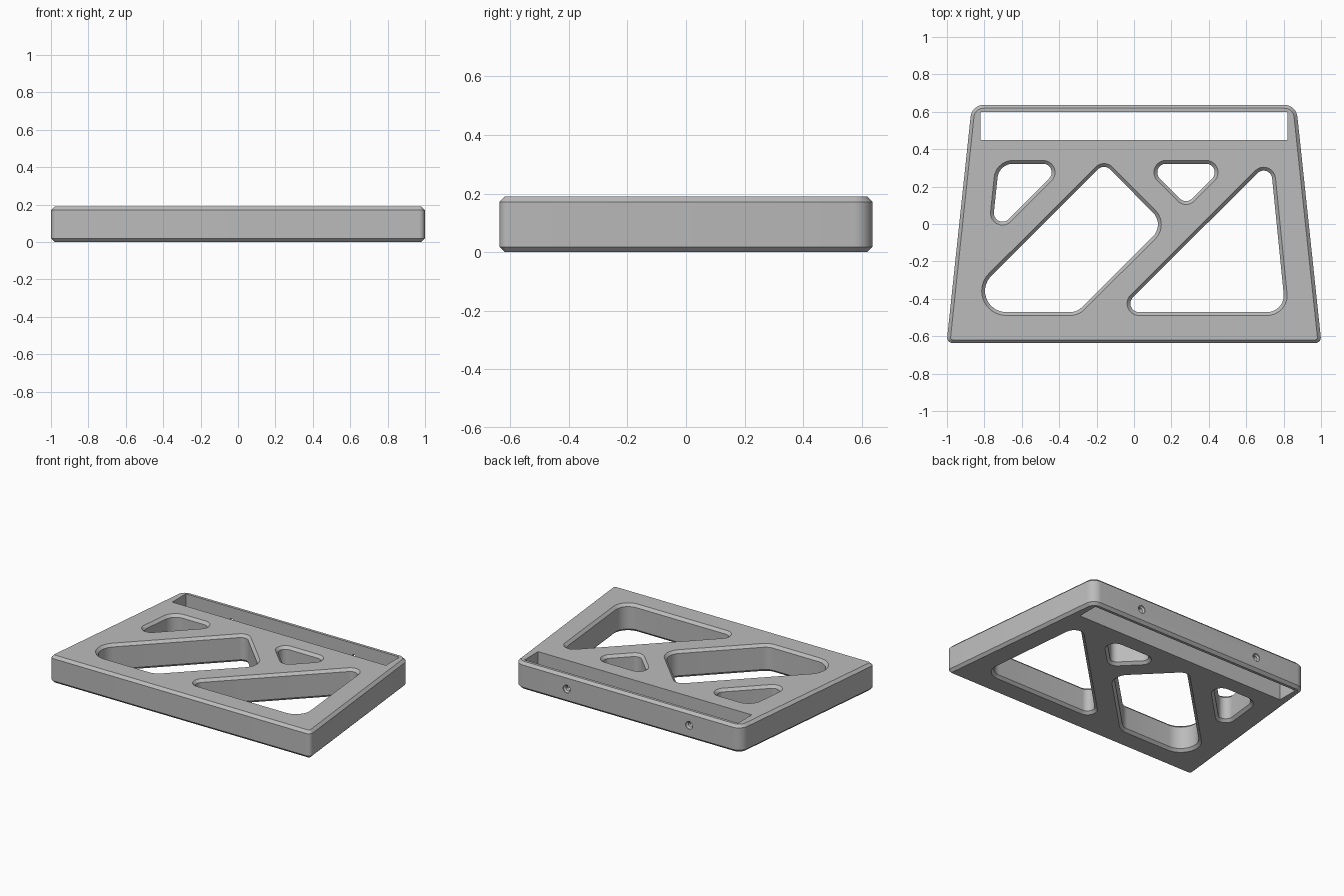
import bpy, bmesh, math
from mathutils import Vector, Matrix

if "Cube" in bpy.data.objects:
    bpy.data.objects.remove(bpy.data.objects["Cube"])

H = 0.19     # plate thickness
C = 0.018    # chamfer size

grey = bpy.data.materials.new("metal grey")
grey.diffuse_color = (0.5, 0.5, 0.5, 1)
grey.use_nodes = True
grey.node_tree.nodes["Principled BSDF"].inputs["Base Color"].default_value = grey.diffuse_color


def rounded(corners):
    """Counter-clockwise (x, y, radius) corners -> list of (point, outward normal)."""
    out = []
    n = len(corners)
    for i, (x, y, r) in enumerate(corners):
        p = Vector((x, y))
        a = (p - Vector(corners[i - 1][:2])).normalized()
        b = (Vector(corners[(i + 1) % n][:2]) - p).normalized()
        turn = a.angle_signed(b) * -1
        centre = p - a * (r * math.tan(turn / 2)) + Vector((-a.y, a.x)) * r
        start = math.atan2(-a.x, a.y)
        steps = max(4, round(turn / math.radians(9)))
        for k in range(steps + 1):
            t = start + turn * k / steps
            nrm = Vector((math.cos(t), math.sin(t)))
            out.append((centre + nrm * r, nrm))
    return out


def wall(bm, loop, levels):
    """Skin a loop through (offset, height) levels; return bottom and top edges."""
    rings = [[bm.verts.new((*(p + n * d), z)) for p, n in loop] for d, z in levels]
    m = len(loop)
    for lo, hi in zip(rings, rings[1:]):
        for i in range(m):
            j = (i + 1) % m
            bm.faces.new((lo[i], lo[j], hi[j], hi[i]))
    return [[bm.edges.get((r[i], r[(i + 1) % m])) for i in range(m)]
            for r in (rings[0], rings[-1])]


# Tapered outline
outline = [(-1.002, -0.637, 0.03), (1.002, -0.637, 0.03),
           (0.867, 0.637, 0.07), (-0.867, 0.637, 0.07)]

# Lightening windows, sized at their chamfered mouths
windows = [
    [(-0.738, 0.34, 0.1), (-0.786, -0.115, 0.064), (-0.332, 0.34, 0.064)],
    [(-0.16, 0.35, 0.064), (-1.0, -0.489, 0.131),
     (-0.297, -0.489, 0.107), (0.19, -0.003, 0.107)],
    [(0.016, 0.34, 0.064), (0.278, 0.078, 0.064), (0.54, 0.34, 0.064)],
    [(0.743, 0.38, 0.064), (-0.128, -0.489, 0.064), (0.83, -0.489, 0.107)],
]

# Straight-sided rear slot
slot = [(Vector(p), Vector((0, 0))) for p in
        ((-0.82, 0.45), (0.82, 0.45), (0.82, 0.6), (-0.82, 0.6))]

bm = bmesh.new()
outer_levels = [(-C, 0), (0, C), (0, H - C), (-C, H)]
window_levels = [(0, 0), (-C, C), (-C, H - C), (0, H)]
rims = [wall(bm, rounded(outline), outer_levels)]
rims += [wall(bm, rounded(w), window_levels) for w in windows]
rims.append(wall(bm, slot, [(0, 0), (0, H)]))

# Bottom and top faces
for side, nz in ((0, -1), (1, 1)):
    edges = [e for rim in rims for e in rim[side]]
    bmesh.ops.triangle_fill(bm, edges=edges, use_beauty=True, normal=(0, 0, nz))
bmesh.ops.recalc_face_normals(bm, faces=bm.faces[:])

mesh = bpy.data.meshes.new("frame_plate")
bm.to_mesh(mesh)
bm.free()
plate = bpy.data.objects.new("frame_plate", mesh)
bpy.context.collection.objects.link(plate)
mesh.materials.append(grey)

# Countersunk screw holes through the rear rail
cm = bmesh.new()
for x in (-0.47, 0.47):
    prof = [(0.017, 0.57), (0.017, 0.622), (0.027, 0.632), (0.027, 0.67)]
    rings = [[cm.verts.new((x + r * math.cos(k * math.tau / 24), y,
                            H / 2 + r * math.sin(k * math.tau / 24)))
              for k in range(24)] for r, y in prof]
    for lo, hi in zip(rings, rings[1:]):
        for i in range(24):
            j = (i + 1) % 24
            cm.faces.new((lo[i], lo[j], hi[j], hi[i]))
    cm.faces.new(rings[0])
    cm.faces.new(rings[-1])
bmesh.ops.recalc_face_normals(cm, faces=cm.faces[:])
cut_mesh = bpy.data.meshes.new("screw_hole_cutter")
cm.to_mesh(cut_mesh)
cm.free()
cut_mesh.materials.append(grey)
cutter = bpy.data.objects.new("screw_hole_cutter", cut_mesh)
bpy.context.collection.objects.link(cutter)
cutter.hide_render = True

mod = plate.modifiers.new("screw_holes", "BOOLEAN")
mod.object = cutter
mod.operation = "DIFFERENCE"
mod.solver = "EXACT"
bpy.context.view_layer.objects.active = plate
plate.select_set(True)
bpy.ops.object.modifier_apply(modifier=mod.name)
bpy.data.objects.remove(cutter)
bpy.ops.object.shade_smooth_by_angle(angle=math.radians(25))
